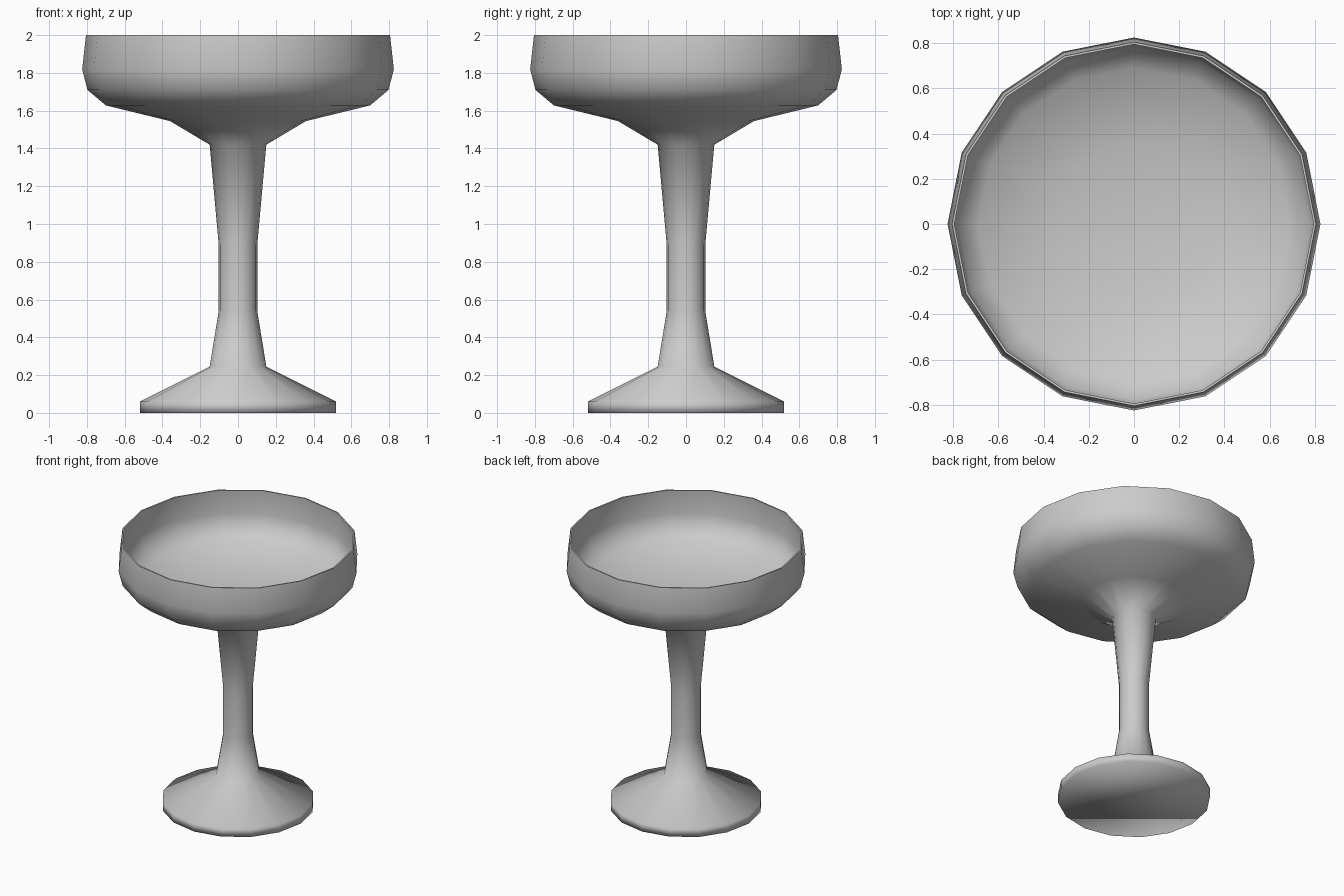
import bpy, bmesh, math

if "Cube" in bpy.data.objects:
    bpy.data.objects.remove(bpy.data.objects["Cube"])

SIDES = 16
# Outside profile (radius, height): foot, stem, bowl up to the rim
OUTER = [(0.52, 0), (0.52, 0.06), (0.15, 0.245), (0.102, 0.54), (0.102, 0.89),
         (0.15, 1.42), (0.36, 1.545), (0.70, 1.628), (0.797, 1.71),
         (0.825, 1.82), (0.805, 2.0)]
# Inside of the bowl from the rim down to the middle of the floor
INNER = [(0.795, 2.0), (0.805, 1.82), (0.778, 1.725), (0.69, 1.655),
         (0.35, 1.58), (0.0, 1.56)]


def lathe(name, profile):
    bm = bmesh.new()
    rings = []
    for r, z in profile:
        if r == 0:
            rings.append([bm.verts.new((0, 0, z))] * SIDES)
            continue
        angles = [2 * math.pi * i / SIDES for i in range(SIDES)]
        rings.append([bm.verts.new((r * math.cos(a), r * math.sin(a), z)) for a in angles])
    for low, high in zip(rings, rings[1:]):
        for i in range(SIDES):
            j = (i + 1) % SIDES
            corners = [low[i], low[j], high[j], high[i]]
            bm.faces.new(list(dict.fromkeys(corners)))
    # Underside of the foot
    bm.faces.new(rings[0][::-1])
    bmesh.ops.recalc_face_normals(bm, faces=bm.faces[:])
    for f in bm.faces:
        f.smooth = True
    # Keep the rim crisp
    for e in bm.edges:
        if all(v.co.z > 1.99 for v in e.verts):
            e.smooth = False
    mesh = bpy.data.meshes.new(name)
    bm.to_mesh(mesh)
    bm.free()
    obj = bpy.data.objects.new(name, mesh)
    bpy.context.collection.objects.link(obj)
    return obj


lathe("coupe_glass", OUTER + INNER)
